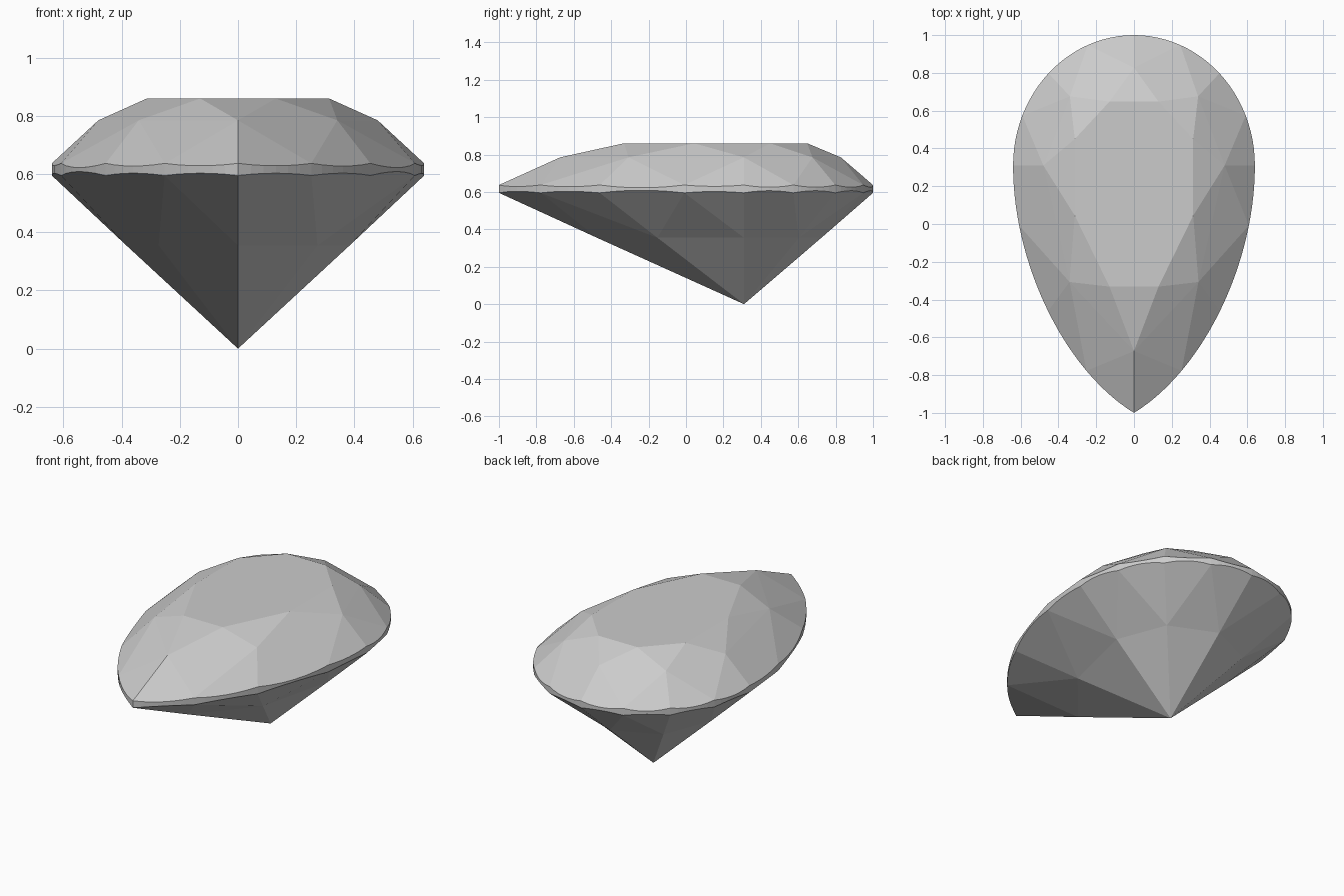
import bpy, bmesh, math
from mathutils import Vector
from mathutils.geometry import normal

if "Cube" in bpy.data.objects:
    bpy.data.objects.remove(bpy.data.objects["Cube"])

W, CY = 0.64, 0.31            # half width and y of the widest line (also the bottom point)
SUB = 6                       # outline steps per girdle facet
Z_TABLE, Z_MID, Z_TOP, Z_BOT, Z_PAV = 0.86, 0.785, 0.637, 0.595, 0.355


def outline(k):
    """Pear outline; k runs 0..16 clockwise from the round end, 8 is the tip."""
    k %= 16
    if k > 8:
        x, y = outline(16 - k)
        return -x, y
    if k <= 4:                # round end: half ellipse
        a = k * math.pi / 8
        return W * math.sin(a), CY + (1 - CY) * math.cos(a)
    ts = [0, 0.2, 0.5, 0.75, 1, 1]   # pointed end: one cubic curve per side
    i = int(k - 4)
    t = ts[i] + (ts[i + 1] - ts[i]) * (k - 4 - i)
    s = 1 - t
    b = (s**3, 3*s*s*t, 3*s*t*t, t**3)
    return (sum(p * q for p, q in zip(b, (W, W, 0.36, 0))),
            sum(p * q for p, q in zip(b, (CY, -0.22, -0.78, -1))))


def scaled(k, fx, z, fy=None):
    x, y = outline(k)
    return Vector((x * fx, CY + (y - CY) * (fy or fx), z))


def table_point(k):
    a = k * math.pi / 8
    ry = 1 - CY if math.cos(a) > 0 else 1 + CY
    return Vector((0.53 * W * math.sin(a), CY + 0.53 * ry * math.cos(a), Z_TABLE))


bm = bmesh.new()
table = {k: table_point(k) for k in range(1, 16, 2)}
mid = {k: scaled(k, 0.75, Z_MID, 0.8 if k in (6, 10) else 0.75) for k in range(0, 16, 2)}
pav = {k: scaled(k, 0.6, Z_PAV) for k in range(0, 16, 2)}
culet = Vector((0, CY, 0))


def rim(inner, z):
    """Scalloped girdle edge: each facet plane cut by the upright pear outline."""
    pts = []
    for k in range(16):
        p = inner[k if k % 2 == 0 else (k + 1) % 16]
        a, b = scaled(k, 1, z), scaled(k + 1, 1, z)
        n = normal(p, a, b)
        for j in range(SUB):
            x, y = outline(k + j / SUB)
            pts.append(Vector((x, y, p.z - (n.x*(x - p.x) + n.y*(y - p.y)) / n.z)))
    return [bm.verts.new(v) for v in pts]


top, bot = rim(mid, Z_TOP), rim(pav, Z_BOT)
N = len(top)
table, mid, pav = ({k: bm.verts.new(v) for k, v in d.items()} for d in (table, mid, pav))
culet = bm.verts.new(culet)

# table
bm.faces.new(list(table.values()))
# star, kite and lower main facets
for k in range(1, 16, 2):
    prev, nxt, nt = k - 1, (k + 1) % 16, (k + 2) % 16
    bm.faces.new((table[k], table[nt], mid[nxt]))
    bm.faces.new((table[k], mid[nxt], mid[prev]))
    bm.faces.new((mid[prev], mid[nxt], top[k * SUB]))
    bm.faces.new((culet, pav[prev], pav[nxt]))
    bm.faces.new((pav[prev], pav[nxt], bot[k * SUB]))
# facets touching the girdle, above and below
for k in range(16):
    e = k if k % 2 == 0 else (k + 1) % 16
    ids = [(k * SUB + j) % N for j in range(SUB + 1)]
    bm.faces.new([mid[e]] + [top[i] for i in ids])
    bm.faces.new([pav[e]] + [bot[i] for i in ids])
# girdle band
for i in range(N):
    j = (i + 1) % N
    bm.faces.new((top[i], top[j], bot[j], bot[i]))

bmesh.ops.recalc_face_normals(bm, faces=bm.faces)
mesh = bpy.data.meshes.new("pear_cut_gem")
bm.to_mesh(mesh)
bm.free()
gem = bpy.data.objects.new("pear_cut_gem", mesh)
bpy.context.collection.objects.link(gem)
